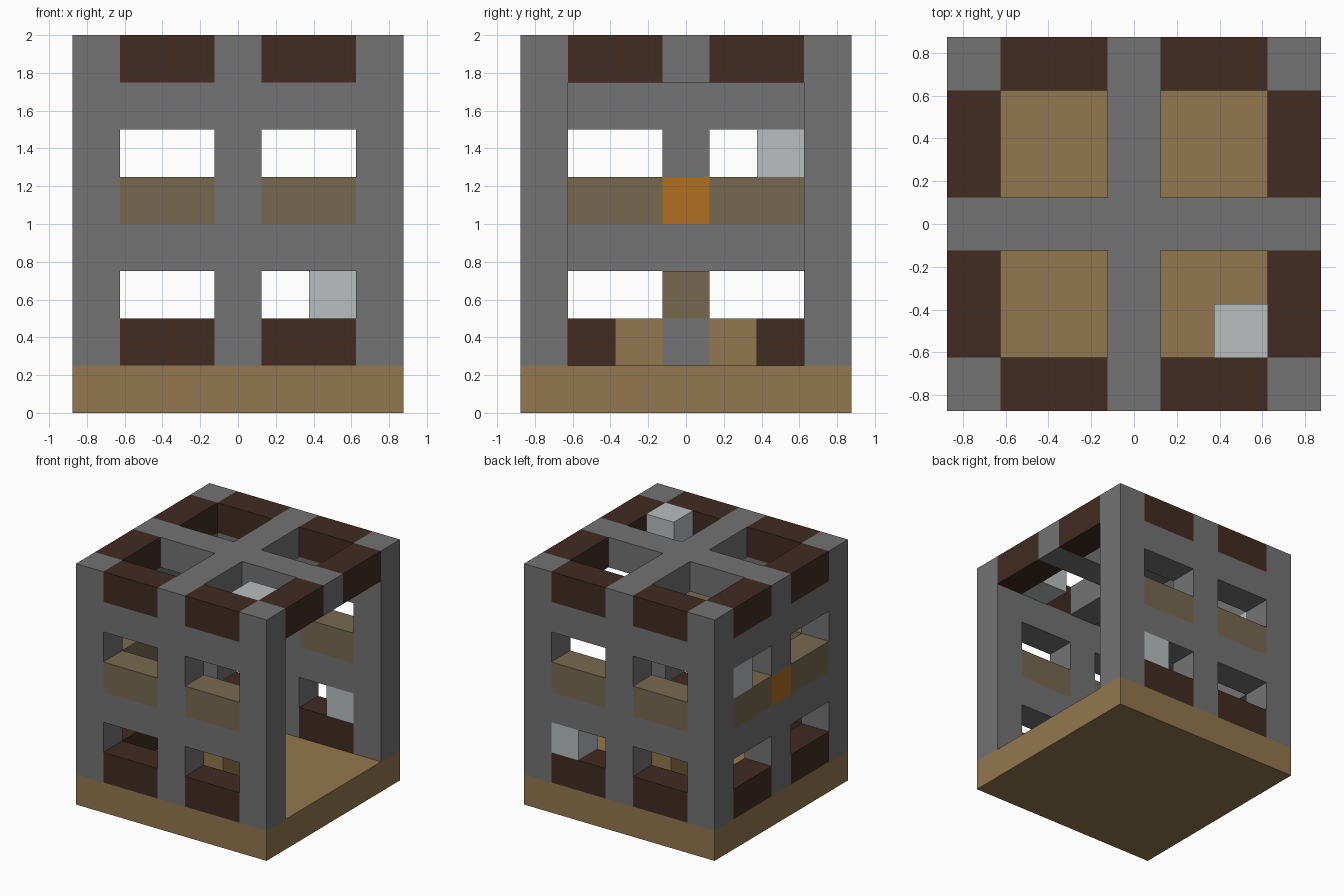
import bpy, bmesh
from mathutils import Vector

cube = bpy.data.objects.get("Cube")
if cube:
    bpy.data.objects.remove(cube, do_unlink=True)

UNIT = 0.25                      # edge of one block
ORIGIN = Vector((-0.875, -0.875, 0))
TOP = 8                          # height in blocks


def material(name, r, g, b):
    def linear(c):
        c /= 255
        return c / 12.92 if c <= 0.04045 else ((c + 0.055) / 1.055) ** 2.4
    color = (linear(r), linear(g), linear(b), 1)
    m = bpy.data.materials.new(name)
    m.use_nodes = True
    m.diffuse_color = color
    bsdf = next(n for n in m.node_tree.nodes if n.type == 'BSDF_PRINCIPLED')
    bsdf.inputs["Base Color"].default_value = color
    return m


STONE = material("stone_grey", 115, 115, 115)
DARK = material("dark_brown", 65, 43, 34)
TAN = material("tan", 147, 119, 78)
DUSTY = material("dusty_tan", 118, 105, 80)
ORANGE = material("orange", 177, 110, 32)
PALE = material("pale_grey", 184, 189, 190)


def blocks(name, mat, boxes):
    """Fill boxes (x, y, z block ranges) and keep only the outer skin."""
    cells = {(x, y, z) for bx, by, bz in boxes
             for x in range(*bx) for y in range(*by) for z in range(*bz)}
    bm = bmesh.new()
    for cell in sorted(cells):
        center = Vector(cell) + Vector((0.5, 0.5, 0.5))
        for axis in range(3):
            for sign in (-1, 1):
                n = Vector((0, 0, 0))
                n[axis] = sign
                if tuple(int(c + d) for c, d in zip(cell, n)) in cells:
                    continue
                u = Vector((0, 0, 0))
                u[(axis + 1) % 3] = 0.5
                v = n.cross(u)
                ring = (-u - v, u - v, u + v, v - u)
                bm.faces.new([bm.verts.new((center + n / 2 + p) * UNIT + ORIGIN)
                              for p in ring])
    bmesh.ops.remove_doubles(bm, verts=bm.verts, dist=0.001)
    mesh = bpy.data.meshes.new(name)
    bm.to_mesh(mesh)
    bm.free()
    mesh.materials.append(mat)
    ob = bpy.data.objects.new(name, mesh)
    bpy.context.collection.objects.link(ob)
    return ob


ENDS = ((0, 1), (6, 7))          # outer wall layers and corner posts
BAYS = ((1, 3), (4, 6))          # openings either side of the middle post
MID, SPAN = (3, 4), (1, 6)
SILL, BAND, LINTEL = (1, 2), (4, 5), (7, TOP)

# Floor slab
blocks("floor", TAN, [((0, 7), (0, 7), (0, 1))])

# Stone frame: corner posts, roof cross, then the rails and posts of each wall
frame = [(x, y, (1, TOP)) for x in ENDS for y in ENDS]
frame += [((0, 7), MID, LINTEL), (MID, (0, 7), LINTEL)]
for rail in ((3, 4), (6, 7)):
    frame += [(SPAN, y, rail) for y in ENDS]
    frame.append((ENDS[0], SPAN, rail))
frame += [(MID, y, (1, TOP)) for y in ENDS]
frame += [(ENDS[0], MID, (1, 4)), (ENDS[0], MID, (5, TOP))]
blocks("stone_frame", STONE, frame)


# Infill panels for three walls; the left side stays open below its lintel
def panels(height):
    return ([(b, y, height) for b in BAYS for y in ENDS]
            + [(ENDS[0], b, height) for b in BAYS])


blocks("lower_sills", DARK, panels(SILL))
blocks("upper_sills", DUSTY, panels(BAND))
blocks("lintels", DARK, panels(LINTEL) + [(ENDS[1], b, LINTEL) for b in BAYS])

# Single accent blocks
blocks("orange_block", ORANGE, [(ENDS[0], MID, BAND)])
blocks("pale_back_block", PALE, [((5, 6), ENDS[1], (2, 3))])
blocks("pale_side_block", PALE, [(ENDS[0], (5, 6), (5, 6))])
blocks("pale_roof_block", PALE, [((5, 6), (1, 2), LINTEL)])

# Small stand in the middle of the room
blocks("stand_core", STONE, [(MID, MID, SILL)])
blocks("stand_sides", TAN, [(MID, (2, 3), SILL), (MID, (4, 5), SILL)])
blocks("stand_top", DUSTY, [(MID, MID, (2, 3))])
